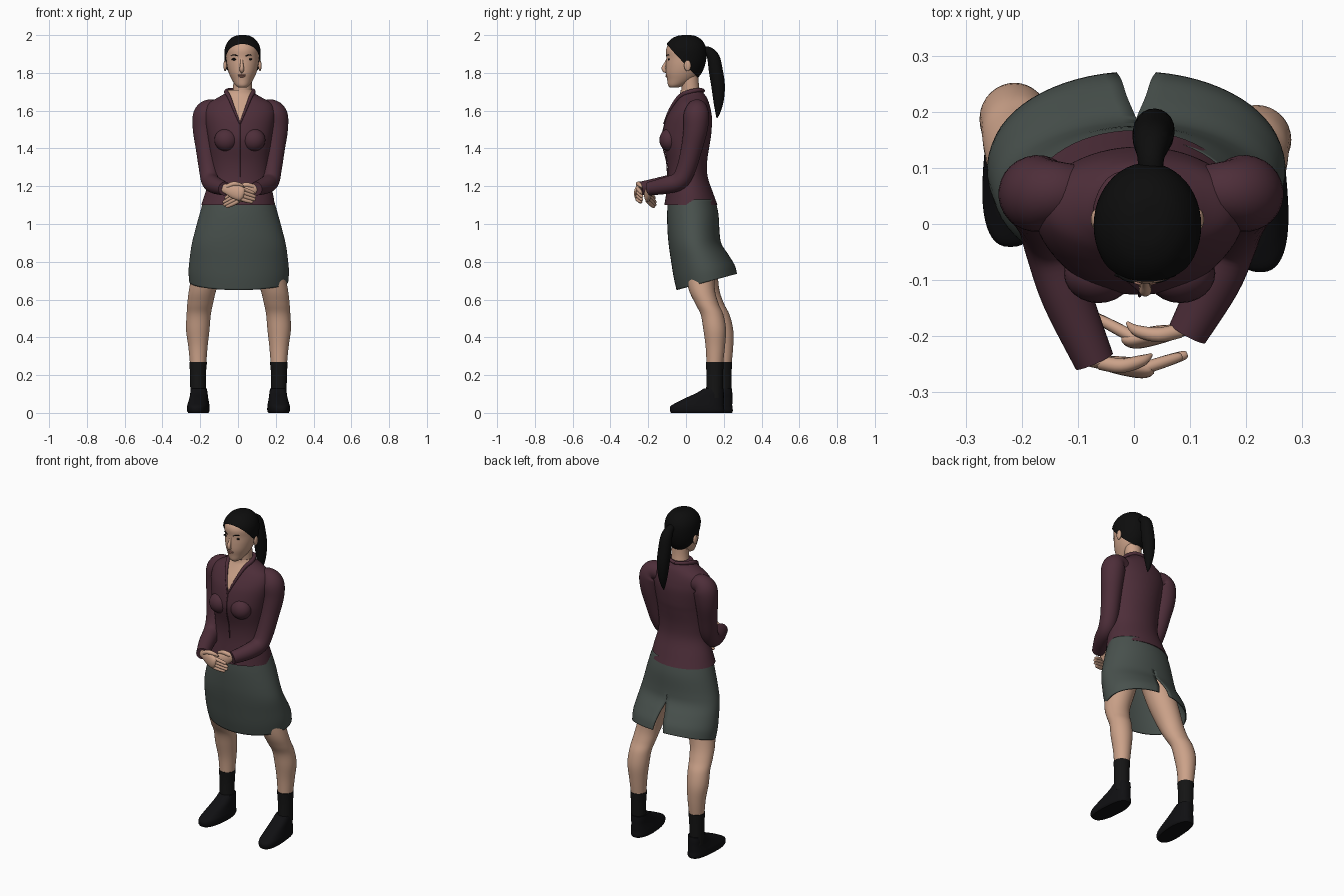
import bpy, bmesh, math
from mathutils import Vector, Quaternion

old = bpy.data.objects.get("Cube")
if old:
    bpy.data.objects.remove(old, do_unlink=True)


def material(name, r, g, b):
    m = bpy.data.materials.new(name)
    m.use_nodes = True
    m.diffuse_color = (r, g, b, 1)
    bsdf = next(n for n in m.node_tree.nodes if n.type == 'BSDF_PRINCIPLED')
    bsdf.inputs["Base Color"].default_value = (r, g, b, 1)
    bsdf.inputs["Roughness"].default_value = 0.8
    return m


SKIN = material("skin", 0.60, 0.36, 0.25)
SHIRT = material("plum shirt", 0.075, 0.027, 0.041)
SKIRT = material("grey green skirt", 0.066, 0.083, 0.075)
HAIR = material("black hair", 0.004, 0.004, 0.004)
SOCK = material("black sock", 0.007, 0.007, 0.007)
SHOE = material("black shoe", 0.005, 0.005, 0.006)
LIPS = material("lips", 0.42, 0.20, 0.15)


def finish(name, bm, *mats):
    bmesh.ops.recalc_face_normals(bm, faces=bm.faces)
    mesh = bpy.data.meshes.new(name)
    bm.to_mesh(mesh)
    bm.free()
    for m in mats:
        mesh.materials.append(m)
    mesh.shade_smooth()
    mesh.set_sharp_from_angle(angle=math.radians(50))
    obj = bpy.data.objects.new(name, mesh)
    bpy.context.collection.objects.link(obj)
    return obj


def smooth(points, steps=5):
    """Catmull-Rom interpolation of equal-length tuples."""
    pts = [points[0]] + list(points) + [points[-1]]
    out = []
    for a, b, c, d in zip(pts, pts[1:], pts[2:], pts[3:]):
        for k in range(steps):
            t = k / steps
            out.append([q + t * (r - p) / 2 + t * t * (p - 2.5 * q + 2 * r - s / 2)
                        + t ** 3 * (s - p + 3 * (q - r)) / 2
                        for p, q, r, s in zip(a, b, c, d)])
    return out + [list(points[-1])]


def skin_rings(rings, closed=True, caps=True):
    bm = bmesh.new()
    rows = [[bm.verts.new(p) for p in ring] for ring in rings]
    n = len(rows[0])
    for lo, hi in zip(rows, rows[1:]):
        for i in range(n if closed else n - 1):
            j = (i + 1) % n
            bm.faces.new((lo[i], lo[j], hi[j], hi[i]))
    if caps:
        bm.faces.new(rows[0])
        bm.faces.new(rows[-1])
    return bm


def loft(rings, cx=0.0, grow=0.0, power=1.0, n=48):
    """Stack horizontal ovals given as (z, front y, back y, half width[, x])."""
    def oval(z, front, back, rx, x=0.0):
        out = []
        for i in range(n):
            a = math.tau * i / n
            c, s = math.cos(a), math.sin(a)
            out.append((cx + x + (rx + grow) * math.copysign(abs(c) ** power, c),
                        (front + back) / 2 + ((back - front) / 2 + grow)
                        * math.copysign(abs(s) ** power, s), z))
        return out
    return skin_rings([oval(*r) for r in smooth(rings)])


def tube(name, points, mat, flat=1.0, n=20):
    """Sweep an oval along points given as (x, y, z, radius)."""
    path = smooth(points)
    pos = [Vector(p[:3]) for p in path]
    v, last, rings = Vector((0, 0.01, 1)), None, []
    for i, p in enumerate(path):
        t = (pos[min(i + 1, len(pos) - 1)] - pos[max(i - 1, 0)]).normalized()
        if last:
            v = last.rotation_difference(t) @ v
        last = t
        u = t.cross(v).normalized()
        v = u.cross(t).normalized()
        rings.append([pos[i] + p[3] * (u * flat * math.cos(math.tau * k / n)
                                       + v * math.sin(math.tau * k / n)) for k in range(n)])
    return finish(name, skin_rings(rings), mat)


def blob(name, loc, size, mat):
    bm = bmesh.new()
    bmesh.ops.create_uvsphere(bm, u_segments=24, v_segments=14, radius=1)
    bmesh.ops.scale(bm, vec=size, verts=bm.verts)
    bmesh.ops.translate(bm, vec=loc, verts=bm.verts)
    return finish(name, bm, mat)


def cut(bm, co, no, clear=False):
    bmesh.ops.bisect_plane(bm, geom=bm.verts[:] + bm.edges[:] + bm.faces[:],
                           plane_co=co, plane_no=no, clear_inner=clear)


# Shirt body with an open V neck
VX, VZ, SLOPE = 0.01, 1.53, 2.5
torso = loft([(1.10, -.115, .167, .195, -.01), (1.16, -.105, .145, .18, -.005),
              (1.25, -.095, .115, .155, 0), (1.33, -.10, .112, .155, 0),
              (1.42, -.122, .125, .165, 0), (1.47, -.125, .133, .172, 0),
              (1.55, -.108, .138, .185, 0), (1.60, -.085, .132, .185, 0),
              (1.64, -.06, .122, .165, 0), (1.67, -.042, .11, .115, 0),
              (1.69, -.032, .095, .082, 0), (1.71, -.028, .085, .066, 0)], VX, n=64)
for side in (-1, 1):
    cut(torso, (VX, 0, VZ), (side * SLOPE, 0, 1))
for f in torso.faces:
    c = f.calc_center_median()
    f.material_index = int(c.y < 0.02 and c.z - VZ > SLOPE * abs(c.x - VX))
finish("shirt_body", torso, SHIRT, SKIN)
for side in (-1, 1):
    blob("shirt_bust", (VX + side * .073, -.088, 1.445), (.062, .053, .06), SHIRT)
    tube("collar", [(VX, -.117, VZ, .004), (VX + side * .03, -.085, 1.605, .007),
                    (VX + side * .058, -.035, 1.675, .010), (VX + side * .072, .02, 1.70, .012),
                    (VX + side * .05, .075, 1.71, .010), (VX, .092, 1.705, .009)], SHIRT)
tube("front_seam", [(VX, -.113, VZ, .003), (VX, -.128, 1.44, .003),
                    (VX, -.103, 1.33, .003), (VX, -.098, 1.25, .003)], SHIRT, n=8)

# Skirt: open shell with a flared back, tilted hem and rear slit
rings = []
for z, front, back, rx, gap in smooth([(1.13, -.095, .155, .185, 0), (1.05, -.10, .172, .208, 0),
                                       (.95, -.097, .178, .235, 0), (.88, -.09, .188, .25, 0),
                                       (.80, -.078, .225, .26, .06), (.72, -.065, .258, .266, .1),
                                       (.65, -.05, .272, .262, .135)]):
    ring = []
    for i in range(65):
        a = math.pi / 2 + gap + (math.tau - 2 * gap) * i / 64
        y = (front + back) / 2 + (back - front) / 2 * math.sin(a)
        tilt = max(0, min(1, (.95 - z) / .3)) * .27 * (y + .05)
        ring.append((rx * math.cos(a) + .004, y, z + tilt))
    rings.append(ring)
skirt = skin_rings(rings, closed=False, caps=False)
bmesh.ops.remove_doubles(skirt, verts=skirt.verts, dist=.0005)
skirt = finish("skirt", skirt, SKIRT)
shell = skirt.modifiers.new("cloth", 'SOLIDIFY')
shell.thickness = .006

# Legs, socks and shoes; the right foot stands a little further back
for side, label, dx, back in ((1, "left", 0, 0), (-1, "right", .005, .045)):
    def limb(rows):
        return loft([(z, y - ry + back * min(1, (1 - z) * 1.5),
                      y + ry + back * min(1, (1 - z) * 1.5), rx, side * x + dx)
                     for z, x, y, rx, ry in rows], n=32)
    finish(label + "_leg", limb([
        (.98, .10, .05, .085, .09), (.80, .15, .065, .085, .085), (.66, .19, .082, .073, .07),
        (.58, .205, .11, .068, .062), (.52, .213, .138, .064, .060), (.44, .218, .152, .062, .060),
        (.35, .217, .155, .051, .051), (.25, .216, .152, .042, .043)]), SKIN)
    finish(label + "_sock", limb([
        (.27, .216, .152, .047, .047), (.20, .217, .152, .042, .044),
        (.08, .216, .15, .041, .044)]), SOCK)
    shoe = loft([(0, -.078, .198, .052), (.012, -.085, .203, .058), (.035, -.082, .20, .058),
                 (.055, -.05, .20, .054), (.08, .0, .20, .049), (.105, .055, .2, .046),
                 (.13, .095, .198, .042)], power=.8)
    for v in shoe.verts:
        v.co.x += side * (.212 + .07 * (.1 - v.co.y) * (v.co.y < .1)) + dx
        v.co.y += back
    finish(label + "_shoe", shoe, SHOE)

# Sleeves: shared path, with the right wrist reaching further forward
for side, label, reach in ((1, "left", .05), (-1, "right", 0)):
    arm = [(.11, .06, 1.598, .045), (.155, .058, 1.605, .056), (.182, .055, 1.575, .068),
           (.188, .05, 1.50, .064), (.18, .03, 1.40, .056), (.168, .0, 1.29, .051),
           (.158, -.045, 1.228, .048), (.132, -.13, 1.205, .045), (.083, -.245, 1.187, .036)]
    tube(label + "_sleeve", [(side * x + .0125, y - reach * min(0, y) / .245, z, r)
                             for x, y, z, r in arm], SHIRT, n=28)


def hand(label, wrist, knuckle, tip):
    w, k, t = Vector(wrist), Vector(knuckle), Vector(tip)
    up = Vector((0, 0, 1))
    tube(label + "_palm", [(*w.lerp(k, -.3), .022), (*w, .026), (*w.lerp(k, .5), .037),
                           (*k, .038), (*k.lerp(t, .12), .030)], SKIN, flat=.45)
    for i in range(4):
        off = up * (.028 - .0185 * i)
        end = k.lerp(t, (.88, 1, .97, .8)[i])
        tube(label + "_finger", [(*(k + off), .011), (*(k.lerp(end, .5) + off), .0105),
                                 (*(k.lerp(end, .93) + off * .9), .008),
                                 (*(end + off * .9), .002)], SKIN, n=10)
    tube(label + "_thumb", [(*(w + up * .012), .013), (*(w.lerp(k, .5) + up * .04), .013),
                            (*(k + up * .045 + Vector((0, .015, 0))), .010),
                            (*(k.lerp(t, .2) + up * .038 + Vector((0, .02, 0))), .003)], SKIN, n=10)


hand("right", (-.06, -.247, 1.185), (.015, -.258, 1.16), (.095, -.232, 1.135))
hand("left", (.082, -.19, 1.185), (.005, -.205, 1.15), (-.08, -.16, 1.105))

# Neck, head and hair cap cut from the same head shape
HX = .024
finish("neck", loft([(1.62, -.02, .075, .062, -.01), (1.68, -.022, .076, .053, -.004),
                     (1.74, -.024, .068, .049, 0), (1.80, -.03, .065, .05, 0)], HX), SKIN)
head = [(1.722, -.084, -.045, .020), (1.735, -.095, -.005, .038), (1.765, -.10, .045, .057),
        (1.80, -.106, .075, .073), (1.84, -.106, .092, .083), (1.88, -.104, .10, .087),
        (1.92, -.106, .10, .087), (1.95, -.094, .09, .077), (1.975, -.068, .068, .056),
        (1.989, -.036, .04, .03), (1.993, -.008, .012, .008)]
finish("head", loft(head, HX), SKIN)
cap = loft(head, HX, grow=.008)
cut(cap, (0, -.03, 1.872), (0, 1.06, 1), clear=True)
for v in cap.verts:
    v.co.z += .007 * max(0, min(1, (v.co.z - 1.9) / .09))
finish("hair_cap", cap, HAIR)
tube("ponytail", [(.03, .085, 1.915, .022), (.03, .118, 1.915, .024), (.032, .145, 1.88, .033),
                  (.034, .158, 1.81, .037), (.036, .17, 1.73, .036), (.037, .172, 1.65, .027),
                  (.037, .168, 1.59, .013), (.037, .163, 1.56, .002)], HAIR)

# Face
FX = .02
tube("nose", [(FX, -.098, 1.875, .006), (FX, -.108, 1.85, .008), (FX, -.118, 1.828, .011),
              (FX, -.113, 1.812, .011), (FX, -.10, 1.806, .006)], SKIN, n=14)
blob("upper_lip", (FX, -.103, 1.789, ), (.021, .007, .004), LIPS)
blob("lower_lip", (FX, -.102, 1.781), (.018, .007, .005), LIPS)
for side in (-1, 1):
    blob("eye", (FX + side * .039, -.091, 1.872), (.016, .005, .006), HAIR)
    tube("eyebrow", [(FX + side * .02, -.104, 1.889, .002), (FX + side * .04, -.096, 1.895, .003),
                     (FX + side * .06, -.078, 1.890, .001)], HAIR, n=8)
    blob("ear", (HX + side * .092, .008, 1.838), (.009, .018, .029), SKIN)
